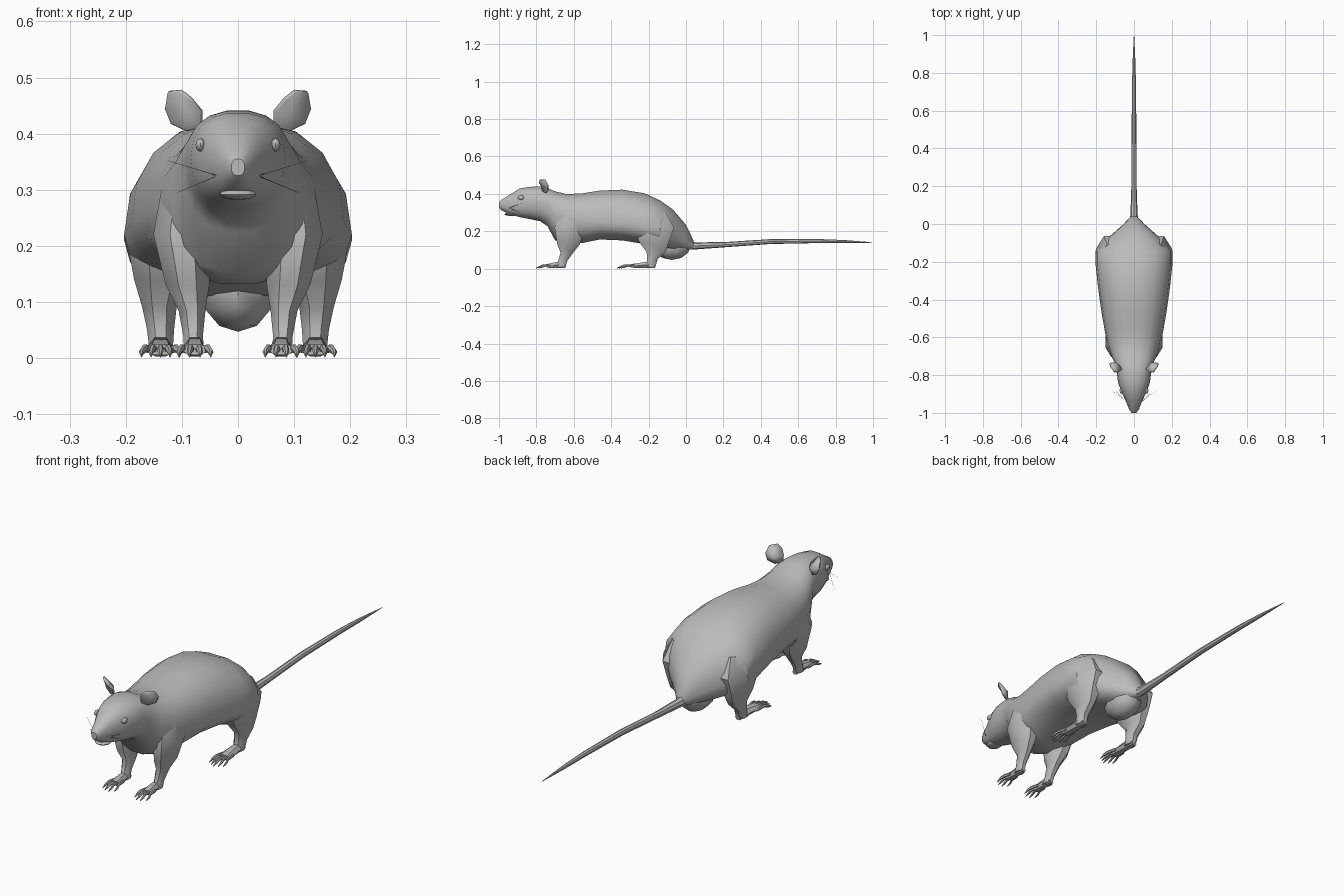
import bpy, bmesh, math
from mathutils import Vector

if "Cube" in bpy.data.objects:
    bpy.data.objects.remove(bpy.data.objects["Cube"])

grey = bpy.data.materials.new("plain grey")
grey.diffuse_color = (0.5, 0.5, 0.5, 1)
grey.use_nodes = True
grey.node_tree.nodes["Principled BSDF"].inputs["Base Color"].default_value = grey.diffuse_color


def finish(name, bm, angle=42):
    bmesh.ops.recalc_face_normals(bm, faces=bm.faces[:])
    me = bpy.data.meshes.new(name)
    bm.to_mesh(me)
    bm.free()
    me.materials.append(grey)
    me.shade_smooth()
    me.set_sharp_from_angle(angle=math.radians(angle))
    ob = bpy.data.objects.new(name, me)
    bpy.context.collection.objects.link(ob)
    return ob


def loft(name, rings, angle=42):
    """Skin a list of point rings and close both ends."""
    bm = bmesh.new()
    rows = [[bm.verts.new(p) for p in r] for r in rings]
    n = len(rows[0])
    for a, b in zip(rows, rows[1:]):
        for i in range(n):
            j = (i + 1) % n
            bm.faces.new((a[i], a[j], b[j], b[i]))
    bm.faces.new(rows[0])
    bm.faces.new(rows[-1])
    return finish(name, bm, angle)


def body_ring(y, w, top, mid, bot, n=18, e=2.3):
    """Egg section across y with its widest point at height mid."""
    pts = []
    for i in range(n):
        t = 2 * math.pi * (i + 0.0) / n
        c, s = math.cos(t), math.sin(t)
        x = math.copysign(abs(c) ** (2 / e), c) * w
        h = math.copysign(abs(s) ** (2 / e), s)
        pts.append(Vector((x, y, mid + h * ((top - mid) if h > 0 else (mid - bot)))))
    return pts


def flat_ring(x, y, z, rx, ry, n=8):
    """Horizontal oval section for a leg."""
    return [Vector((x + rx * math.cos(2 * math.pi * (i + .5) / n),
                    y + ry * math.sin(2 * math.pi * (i + .5) / n), z)) for i in range(n)]


def cross_ring(x, y, z, rx, rz, n=6):
    """Oval section across y for feet, toes and tail."""
    return [Vector((x + rx * math.cos(2 * math.pi * i / n), y,
                    z + rz * math.sin(2 * math.pi * i / n))) for i in range(n)]


def blob(name, loc, size, seg=12):
    bm = bmesh.new()
    bmesh.ops.create_uvsphere(bm, u_segments=seg, v_segments=seg // 2 + 1, radius=1)
    for v in bm.verts:
        v.co = Vector(a * b for a, b in zip(v.co, size)) + Vector(loc)
    return finish(name, bm)


# head, neck and body in one skin: y, half width, top, widest height, bottom
sections = [
    (-1.0, .012, .355, .34, .325), (-.985, .024, .37, .343, .312),
    (-.94, .042, .398, .345, .288), (-.89, .066, .430, .352, .275),
    (-.84, .084, .438, .358, .265), (-.78, .092, .442, .358, .253),
    (-.74, .10, .432, .345, .225), (-.70, .12, .415, .30, .15),
    (-.64, .14, .401, .27, .13), (-.56, .156, .404, .26, .135),
    (-.46, .173, .420, .25, .155), (-.34, .190, .425, .24, .15),
    (-.22, .203, .405, .22, .13), (-.14, .203, .368, .21, .11),
    (-.07, .135, .318, .19, .10), (0, .055, .235, .15, .10),
    (.04, .018, .152, .127, .105)]
loft("body_and_head", [body_ring(*s) for s in sections])
blob("rump_underside", (0, -.075, .125), (.07, .10, .078), 10)

# tail
loft("tail", [cross_ring(0, y, z, r, r, 8) for y, z, r in (
    (-.02, .13, .03), (.05, .122, .019), (.2, .128, .014), (.45, .145, .013),
    (.7, .148, .011), (.85, .145, .008), (1.0, .14, .001))])

# nose and lower jaw
blob("nose", (0, -.985, .332), (.014, .015, .014), 8)
blob("lower_lip", (0, -.935, .292), (.034, .035, .010), 10)

for s, side in ((-1, "left"), (1, "right")):
    # front leg
    loft("front_leg_" + side, [flat_ring(s * x, y, z, rx, ry) for x, y, z, rx, ry in (
        (.095, -.61, .30, .045, .07), (.10, -.62, .22, .055, .09),
        (.09, -.628, .13, .042, .065), (.082, -.637, .085, .026, .036),
        (.080, -.66, .04, .019, .026), (.078, -.67, .008, .019, .028))])
    # hind leg with thigh
    loft("hind_leg_" + side, [flat_ring(s * x, y, z, rx, ry) for x, y, z, rx, ry in (
        (.12, -.19, .30, .06, .09), (.13, -.175, .22, .076, .12),
        (.137, -.17, .14, .052, .085), (.140, -.16, .09, .033, .055),
        (.138, -.18, .05, .026, .03), (.137, -.19, .008, .022, .028))])
    # feet: centre x, heel y, foot length, toe length, half width, toe count
    for name, fx, heel, ln, toe, w, count in (
            ("front", .077, -.645, .10, .065, .021, 4),
            ("hind", .138, -.165, .13, .075, .025, 5)):
        x0 = s * fx
        loft(name + "_foot_" + side, [
            cross_ring(x0, heel, .012, w * .6, .011),
            cross_ring(x0, heel - .045, .02, w * .85, .019),
            cross_ring(x0, heel - ln, .015, w * 1.15, .011)])
        for k in range(count):
            u = 2 * k / (count - 1) - 1
            y0 = heel - ln + .012 + abs(u) * .022
            y1 = y0 - toe - .012
            xa, xb = x0 + u * w * .85, x0 + u * w * 1.35
            loft(f"{name}_toe_{side}_{k}", [
                cross_ring(xa, y0, .015, .006, .007),
                cross_ring((xa + xb) / 2, (y0 + y1) / 2, .018, .006, .007),
                cross_ring(xb, y1 + .022, .011, .005, .006),
                cross_ring(xb, y1, .003, .001, .002)])
    # cupped ear
    rim = ((.066, -.765, .412), (.066, -.772, .44), (.084, -.785, .462), (.102, -.782, .476),
           (.124, -.755, .474), (.130, -.738, .445), (.120, -.738, .418), (.092, -.75, .405))
    bm = bmesh.new()
    vs = [bm.verts.new((s * x, y, z)) for x, y, z in rim]
    hub = bm.verts.new((s * .092, -.737, .435))
    for i in range(len(vs)):
        bm.faces.new((vs[i], vs[(i + 1) % len(vs)], hub))
    ear = finish("ear_" + side, bm)
    mod = ear.modifiers.new("thickness", 'SOLIDIFY')
    mod.thickness = .007
    mod.offset = 0
    # eye
    blob("eye_" + side, (s * .067, -.882, .380), (.009, .018, .012), 10)
    # whiskers
    for k, (dx, dz) in enumerate(((.125, .352), (.108, .295))):
        loft(f"whisker_{side}_{k}", [cross_ring(s * .036, -.945, .325, .001, .001, 3),
                                     cross_ring(s * dx, -.875, dz, .0005, .0005, 3)])
